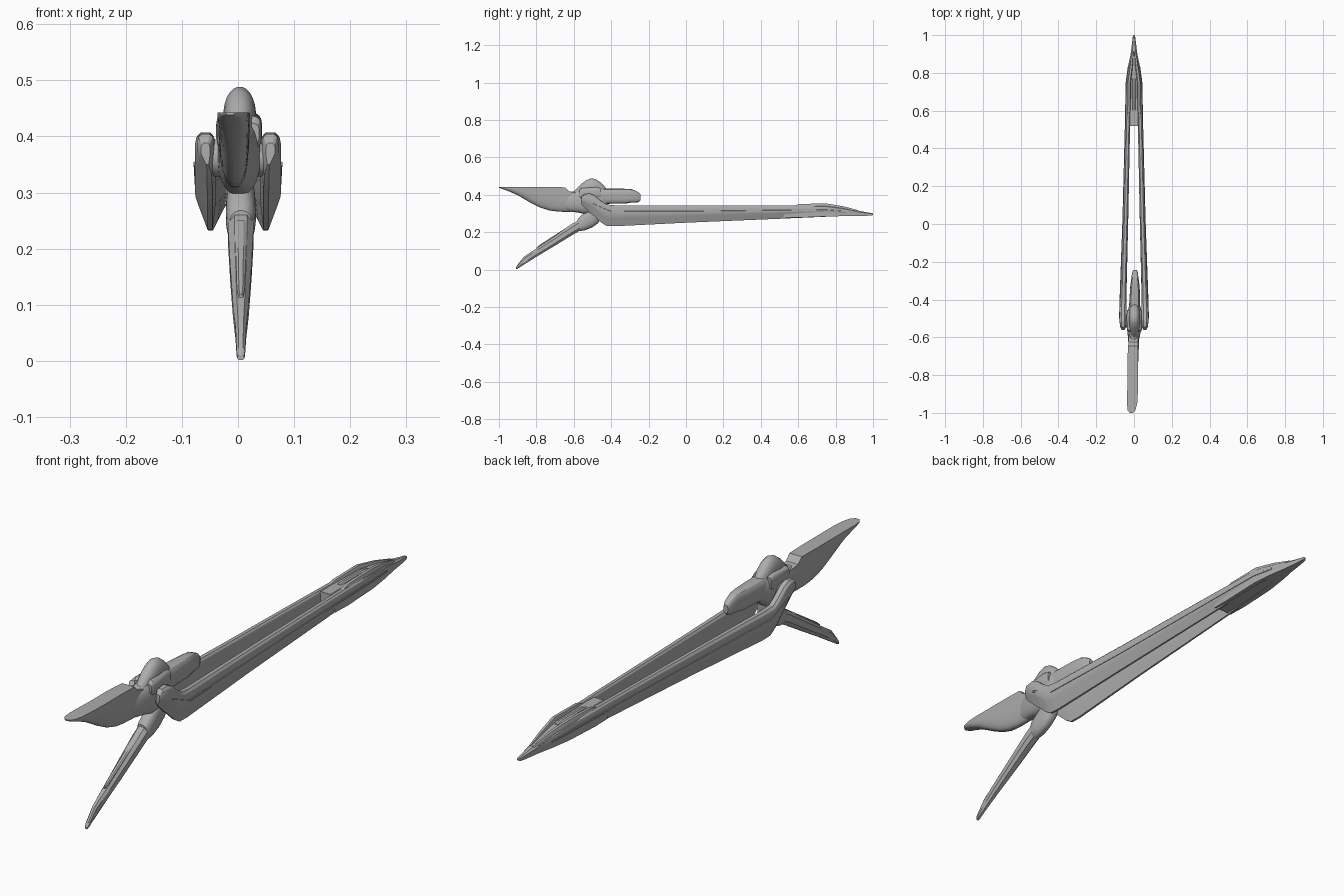
import bpy, bmesh, math

grey = bpy.data.materials.new("hull_grey")
grey.diffuse_color = (0.42, 0.42, 0.42, 1)


def loft(name, rings, angle=35, mirror=False):
    """Skin a row of equal-length point rings and cap both ends."""
    bm = bmesh.new()
    rows = [[bm.verts.new(p) for p in r] for r in rings]
    n = len(rows[0])
    for a, b in zip(rows, rows[1:]):
        for i in range(n):
            j = (i + 1) % n
            bm.faces.new((a[i], a[j], b[j], b[i]))
    bm.faces.new(rows[0])
    bm.faces.new(rows[-1])
    bmesh.ops.recalc_face_normals(bm, faces=bm.faces)
    me = bpy.data.meshes.new(name)
    bm.to_mesh(me)
    bm.free()
    me.materials.append(grey)
    ob = bpy.data.objects.new(name, me)
    bpy.context.collection.objects.link(ob)
    if mirror:
        ob.modifiers.new("mirror", 'MIRROR')
    bpy.ops.object.select_all(action='DESELECT')
    ob.select_set(True)
    bpy.context.view_layer.objects.active = ob
    bpy.ops.object.shade_smooth_by_angle(angle=math.radians(angle))
    return ob


def spow(v, e):
    return math.copysign(abs(v) ** e, v)


def oval(y, cx, z0, z1, hx, n=24, p=2.4):
    """Rounded section across y, from height z0 to z1."""
    out = []
    for i in range(n):
        t = 2 * math.pi * (i + 0.5) / n
        out.append((cx + hx * spow(math.cos(t), 2 / p), y,
                    (z0 + z1) / 2 + (z1 - z0) / 2 * spow(math.sin(t), 2 / p)))
    return out


def scoop(y, cx, zt, zb, hx, n=16):
    """Flat-topped section with a rounded keel."""
    return [(cx + hx * spow(math.cos(math.pi * i / n), 0.75), y,
             zt - (zt - zb) * max(0, math.sin(math.pi * i / n)) ** 0.75)
            for i in range(n + 1)]


def rail_section(y, xi, xo, zt, zb):
    """Thick upper beam tapering to a thin blade below."""
    w, h = xo - xi, zt - zb
    pts = [(.25, 0), (.72, 0), (.92, .08), (1, .22), (1, .48), (.85, .62),
           (.4, 1), (.15, 1), (0, .6), (0, .2), (.08, .07)]
    return [(xi + w * u, y, zt - h * v) for u, v in pts]


def box_section(y, x0, x1, z0, z1, c=0.25):
    """Rectangle with chamfered top corners."""
    d, e = (x1 - x0) * c, (z1 - z0) * c
    return [(x0, y, z0), (x1, y, z0), (x1, y, z1 - e), (x1 - d, y, z1),
            (x0 + d, y, z1), (x0, y, z1 - e)]


# Long twin rails, with the shoulder bend at the front
rails = [(-.56, .050, .066, .388, .350), (-.545, .043, .073, .404, .334),
         (-.515, .040, .077, .407, .306), (-.49, .040, .077, .397, .285),
         (-.455, .040, .077, .368, .253), (-.425, .040, .076, .348, .234),
         (-.38, .040, .073, .344, .232), (0, .031, .060, .344, .251),
         (.5, .021, .047, .344, .272), (.75, .012, .042, .342, .283),
         (.83, .006, .032, .330, .286), (.9, .003, .018, .317, .288)]
loft("rail", [rail_section(*r) for r in rails], 25, True)

# Slim rib along each rail's outer side
rib = [(-.5, .077, .352), (-.4, .0745, .308), (0, .060, .309), (.5, .047, .315),
       (.75, .042, .317), (.84, .030, .311)]
loft("rail_rib", [box_section(y, x - .008, x + .002, z - .004, z + .004) for y, x, z in rib], 25, True)

# Solid tail joining the rails
tail = [(.52, .040, .279, .343), (.6, .041, .278, .343), (.75, .040, .284, .342),
        (.84, .029, .286, .332), (.9, .018, .287, .320), (.97, .009, .288, .306),
        (.995, .006, .290, .302), (1.0, .003, .293, .299)]
loft("tail", [box_section(y, -x, x, a, b) for y, x, a, b in tail], 25)

# Raised shoulders either side of the tail channel
shoulder = [(.58, .018, .038, .343), (.61, .016, .039, .351), (.75, .015, .037, .354),
            (.84, .005, .024, .339), (.92, .001, .011, .318)]
loft("tail_shoulder", [box_section(y, a, b, .30, z) for y, a, b, z in shoulder], 25, True)
loft("tail_inlay", [box_section(y, -.009, .009, .33, z) for y, z in
                    ((.6, .344), (.62, .348), (.74, .348), (.77, .342))], 25)

# Central hull
hull = [(-.66, -.005, .325, .400, .018), (-.62, -.003, .310, .415, .028),
        (-.58, 0, .305, .425, .034), (-.54, .002, .296, .442, .038),
        (-.48, .002, .302, .442, .038), (-.45, .003, .325, .436, .034),
        (-.42, .004, .350, .428, .026)]
loft("hull", [oval(*h) for h in hull])

# Saddle band under the dome
band = [(-.57, .036, .385, .425), (-.56, .040, .375, .438), (-.48, .041, .375, .444),
        (-.455, .038, .385, .436)]
loft("saddle_band", [oval(y, .002, a, b, x, p=4) for y, x, a, b in band])

# Domed crown
dome = [(-.605, .008, .412), (-.585, .018, .432), (-.555, .025, .462), (-.53, .028, .480),
        (-.505, .029, .489), (-.48, .028, .483), (-.455, .025, .465), (-.435, .019, .444),
        (-.42, .010, .425)]
loft("crown", [oval(y, .003, .390, z, x, p=2) for y, x, z in dome], 60)

# Rear pod
pod = [(-.46, .003, .350, .434, .030), (-.40, .004, .352, .434, .029),
       (-.33, .005, .352, .433, .025), (-.29, .005, .358, .431, .020),
       (-.255, .005, .360, .415, .015), (-.243, .005, .370, .402, .009)]
loft("rear_pod", [oval(*s, n=16, p=3.2) for s in pod], 30)

# Long flat-topped prow
prow = [(-1.0, -.014, .443, .438, .008), (-.985, -.013, .443, .432, .021),
        (-.95, -.010, .443, .420, .027), (-.9, -.008, .443, .398, .028),
        (-.83, -.007, .442, .357, .028), (-.78, -.007, .442, .332, .028),
        (-.73, -.007, .442, .316, .028), (-.68, -.006, .441, .310, .027),
        (-.645, -.005, .440, .309, .026), (-.625, -.004, .418, .309, .025),
        (-.58, -.003, .410, .312, .024)]
loft("prow", [scoop(*s) for s in prow])

# Pivots linking the hull to the rails
bpy.ops.mesh.primitive_cylinder_add(vertices=24, radius=.033, depth=.1,
                                    location=(0, -.515, .362), rotation=(0, math.pi / 2, 0))
pivot = bpy.context.object
pivot.name = "shoulder_pivot"
pivot.data.materials.append(grey)
bpy.ops.object.shade_smooth_by_angle(angle=math.radians(35))

# Neck socket and slanted lower leg
socket = [(-.58, .214, .268, .020), (-.568, .206, .283, .025), (-.54, .210, .305, .027),
          (-.50, .226, .335, .026), (-.47, .248, .345, .024), (-.455, .275, .340, .017)]
loft("leg_socket", [oval(y, .005, a, b, x) for y, a, b, x in socket])
leg = [(-.91, .001, .010, .006), (-.903, .003, .024, .008), (-.865, .026, .072, .010),
       (-.80, .067, .114, .015), (-.70, .127, .181, .020), (-.60, .188, .250, .024),
       (-.55, .215, .280, .024)]
loft("lower_leg", [oval(y, .005, a, b, x, n=8, p=2.6) for y, a, b, x in leg], 25)

# Raised spine on the leg's upper face
spine = [(-.80, .115, .004), (-.78, .131, .007), (-.65, .215, .010), (-.6, .248, .010)]
loft("leg_spine", [box_section(y, .005 - x, .005 + x, z - .012, z + .003) for y, z, x in spine], 25)
